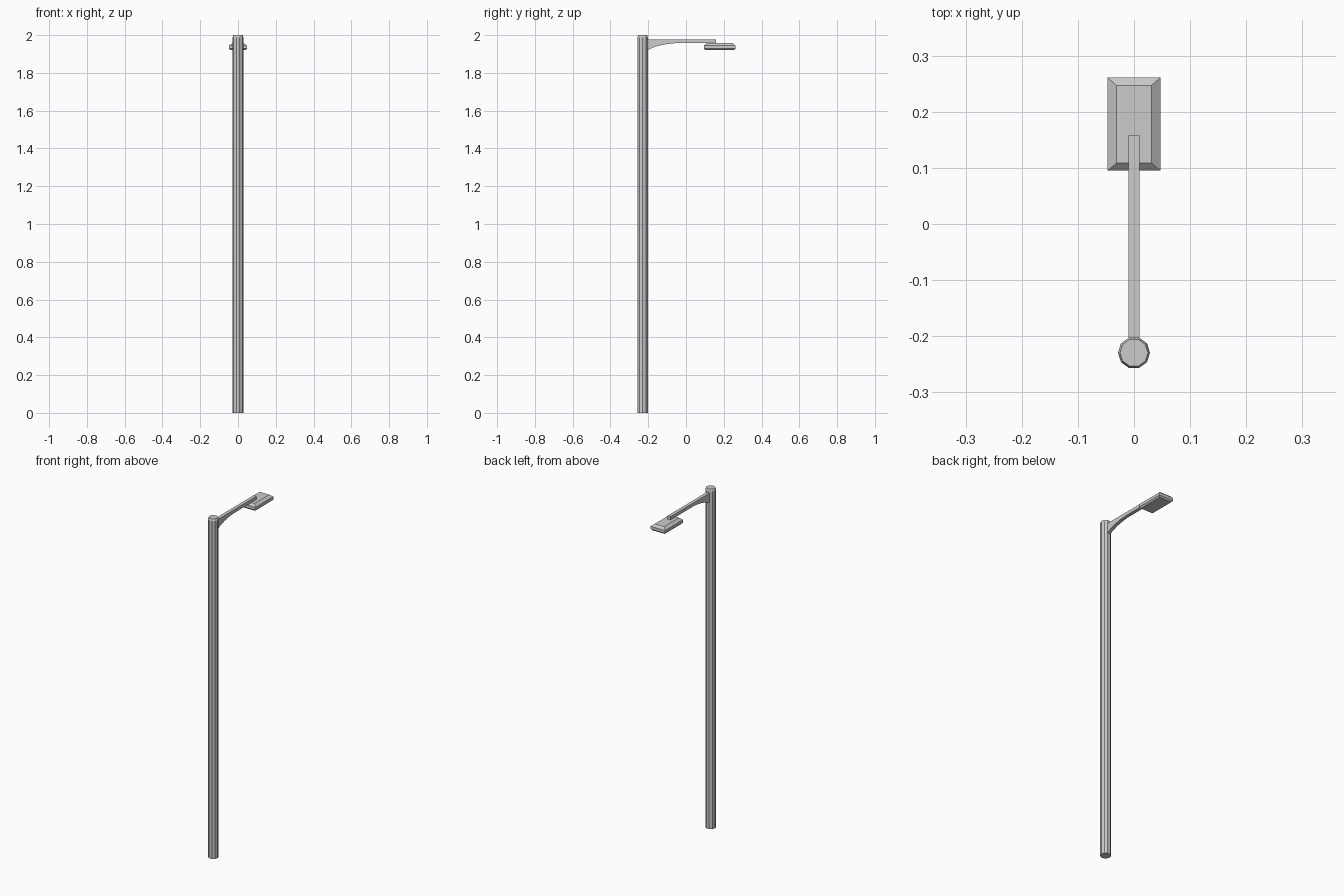
import bpy, math

if "Cube" in bpy.data.objects:
    bpy.data.objects.remove(bpy.data.objects["Cube"])


def make_object(name, verts, faces):
    mesh = bpy.data.meshes.new(name)
    mesh.from_pydata(verts, [], faces)
    mesh.update()
    obj = bpy.data.objects.new(name, mesh)
    bpy.context.collection.objects.link(obj)
    return obj


def loft(name, rings):
    """Join equal-sized rings with quads and cap both ends."""
    n = len(rings[0])
    verts = [v for ring in rings for v in ring]
    faces = [tuple(reversed(range(n))),
             tuple(range(len(verts) - n, len(verts)))]
    for k in range(len(rings) - 1):
        for i in range(n):
            j = (i + 1) % n
            faces.append((k*n + i, k*n + j, (k+1)*n + j, (k+1)*n + i))
    return make_object(name, verts, faces)


def circle(r, z, y, sides=10):
    return [(r * math.cos(2*math.pi*i/sides),
             y + r * math.sin(2*math.pi*i/sides), z) for i in range(sides)]


def rect(hx, hy, z, y):
    return [(-hx, y-hy, z), (hx, y-hy, z), (hx, y+hy, z), (-hx, y+hy, z)]


# Ten-sided pole with a small chamfer at the top
POLE_Y = -0.2295
loft("pole", [circle(0.0286, 0, POLE_Y), circle(0.0286, 1.988, POLE_Y),
              circle(0.025, 2.0, POLE_Y)])

# Arm: side profile (y, z) with a curved bracket, extruded across x
profile = [(-0.205, 1.92), (-0.175, 1.934), (-0.14, 1.945), (-0.10, 1.953),
           (-0.06, 1.957), (0.158, 1.957), (0.158, 1.977), (-0.205, 1.977)]
loft("arm", [[(x, y, z) for y, z in profile] for x in (-0.01, 0.01)])

# Lamp head: box with a sloped top and a slightly tapered underside
HEAD_Y = 0.178
loft("lamp_head", [rect(0.039, 0.075, 1.920, HEAD_Y),
                   rect(0.047, 0.083, 1.928, HEAD_Y),
                   rect(0.047, 0.083, 1.945, HEAD_Y),
                   rect(0.031, 0.069, 1.958, HEAD_Y)])
